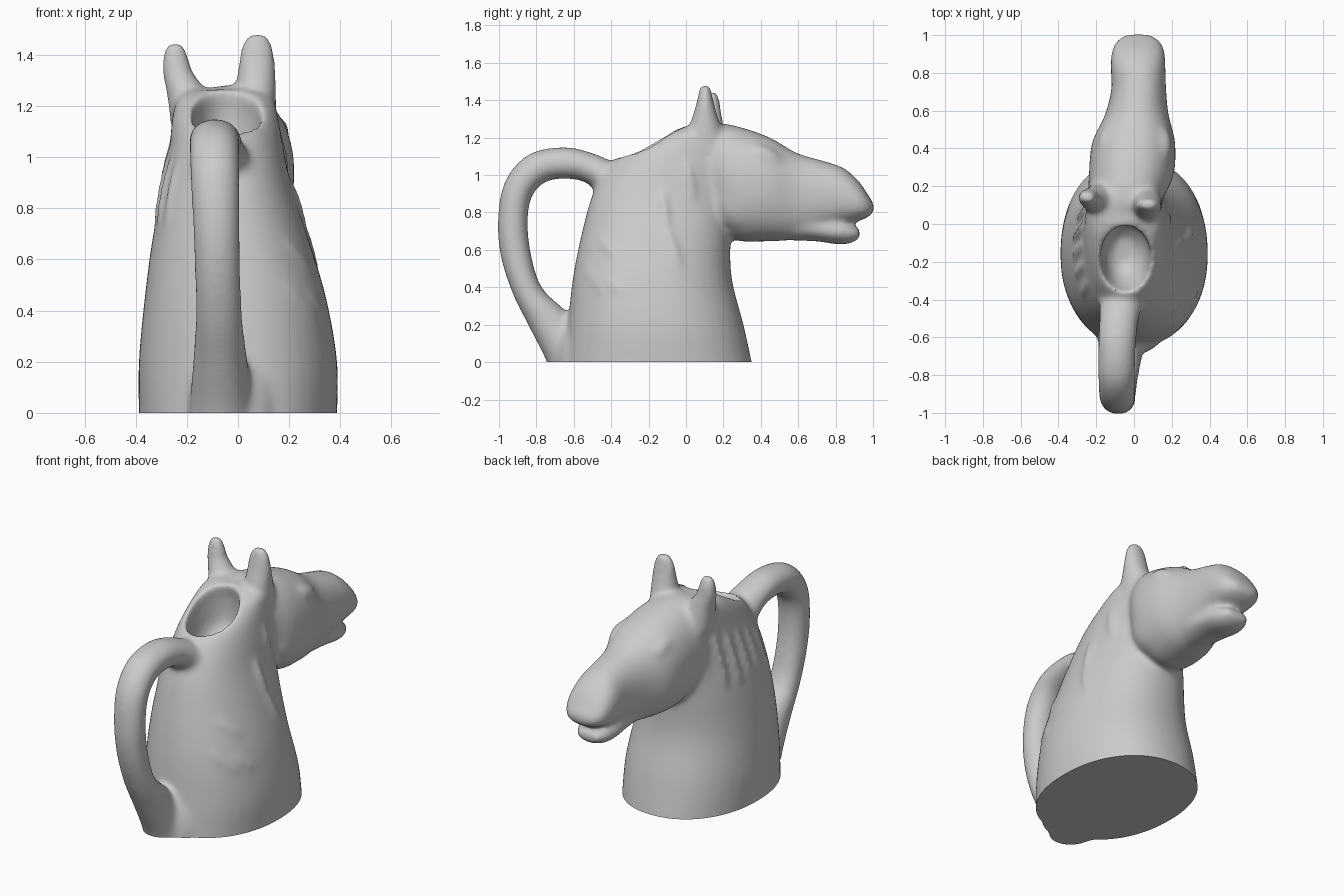
import bpy, bmesh
from math import sin, cos, pi
from mathutils import Vector, Matrix
from mathutils.bvhtree import BVHTree

cube = bpy.data.objects.get("Cube")
if cube:
    bpy.data.objects.remove(cube, do_unlink=True)

clay = bpy.data.materials.new("grey clay")
clay.use_nodes = True
clay.diffuse_color = (0.6, 0.6, 0.6, 1)
clay.node_tree.nodes["Principled BSDF"].inputs["Base Color"].default_value = (0.6, 0.6, 0.6, 1)


def make_object(name, bm):
    bmesh.ops.recalc_face_normals(bm, faces=bm.faces)
    mesh = bpy.data.meshes.new(name)
    bm.to_mesh(mesh)
    bm.free()
    obj = bpy.data.objects.new(name, mesh)
    bpy.context.collection.objects.link(obj)
    return obj


def spline(p, steps=6):
    """Smooth in-between rows through all the given rows."""
    rows = []
    for i in range(len(p) - 1):
        a, b, c, d = p[max(i - 1, 0)], p[i], p[i + 1], p[min(i + 2, len(p) - 1)]
        for s in range(steps):
            t = s / steps
            rows.append([w + t * (x - v) / 2 + t * t * (v - 2.5 * w + 2 * x - y / 2)
                         + t ** 3 * (1.5 * (w - x) + (y - v) / 2)
                         for v, w, x, y in zip(a, b, c, d)])
    return rows + [p[-1]]


def loft(name, sections, power=1.0, sides=40):
    """Skin over sections: (y, z) of one edge, (y, z) of the other, half width, centre x."""
    bm = bmesh.new()
    rings = []
    for y0, z0, y1, z1, hw, cx in spline(sections):
        ring = []
        for k in range(sides):
            a = 2 * pi * k / sides
            c, s = cos(a), sin(a)
            c = abs(c) ** power * (1 if c > 0 else -1)
            s = abs(s) ** power * (1 if s > 0 else -1)
            ring.append(bm.verts.new((cx + hw * c, (y0 + y1) / 2 + (y1 - y0) / 2 * s,
                                      (z0 + z1) / 2 + (z1 - z0) / 2 * s)))
        rings.append(ring)
    for r, q in zip(rings, rings[1:]):
        for k in range(sides):
            j = (k + 1) % sides
            bm.faces.new((r[k], r[j], q[j], q[k]))
    bm.faces.new(rings[0])
    bm.faces.new(rings[-1])
    return make_object(name, bm)


def blob(name, centre, size, tilt=0):
    """Ellipsoid, tilted about the x axis."""
    bm = bmesh.new()
    bmesh.ops.create_uvsphere(bm, u_segments=24, v_segments=16, radius=1)
    bm.transform(Matrix.Translation(centre) @ Matrix.Rotation(tilt, 4, 'X')
                 @ Matrix.Diagonal(Vector((*size, 1))))
    return make_object(name, bm)


# Neck: back edge, front edge
neck = loft("neck", [
    (-.66, -.1, .37, -.1, .385, 0), (-.65, 0, .352, 0, .388, 0), (-.632, .2, .308, .2, .388, 0),
    (-.605, .45, .245, .45, .355, -.01), (-.555, .7, .24, .68, .303, -.03),
    (-.49, .92, .26, .84, .25, -.04), (-.385, 1.08, .28, 1.0, .222, -.045),
    (-.25, 1.165, .25, 1.14, .208, -.05), (-.1, 1.235, .2, 1.23, .185, -.05),
    (0, 1.265, .17, 1.26, .13, -.06)], .92)
neck_surface = BVHTree.FromPolygons([v.co for v in neck.data.vertices],
                                    [p.vertices for p in neck.data.polygons])


def fold(name, side, start, end, width):
    """Low tapered ridge between two (y, z) points on one side of the neck."""
    a, b = (neck_surface.ray_cast(Vector((side, *p)), Vector((-side, 0, 0)))[0]
            for p in (start, end))
    turn = (b - a).to_track_quat('Z', 'Y').to_matrix().to_4x4()
    bm = bmesh.new()
    bmesh.ops.create_uvsphere(bm, u_segments=16, v_segments=12, radius=1)
    bm.transform(Matrix.Translation((a + b) / 2) @ turn
                 @ Matrix.Diagonal(Vector((width, width, (b - a).length / 2, 1))))
    return make_object(name, bm)


# Head: lower edge, upper edge
head = loft("head", [
    (.02, .95, -.02, 1.22, .15, -.06), (.13, .77, .1, 1.278, .19, -.05),
    (.26, .655, .25, 1.267, .224, -.015), (.42, .645, .44, 1.205, .22, -.002),
    (.57, .655, .59, 1.12, .168, .015), (.7, .69, .73, 1.078, .145, .025),
    (.8, .725, .84, 1.04, .145, .022), (.88, .745, .922, .97, .142, .022),
    (.955, .765, .97, .9, .12, .022), (1.006, .8, 1.006, .845, .065, .022)], .9)
cheeks = [blob("cheek", (s * .095 - .005, .33, .88), (.12, .2, .19)) for s in (1, -1)]
brows = [blob("brow", (s * .13 + .005, .42, 1.1), (.066, .11, .055), -.4) for s in (1, -1)]
nostrils = [blob("nostril", (s * .075 + .022, .87, .87), (.07, .085, .07)) for s in (1, -1)]
lower_jaw = loft("lower_jaw", [
    (.55, .65, .55, .85, .12, .02), (.7, .645, .7, .79, .12, .02),
    (.8, .63, .8, .775, .12, .02), (.87, .632, .87, .755, .105, .022),
    (.93, .66, .93, .715, .07, .022)])

# Handle: outer edge, inner edge
handle = loft("handle", [
    (-.72, -.1, -.45, -.1, .13, -.065), (-.745, 0, -.48, .05, .125, -.065),
    (-.835, .18, -.63, .26, .105, -.07), (-.925, .36, -.77, .4, .092, -.075),
    (-.99, .56, -.828, .58, .09, -.08), (-1.007, .76, -.845, .75, .093, -.085),
    (-.967, .97, -.825, .88, .097, -.09), (-.84, 1.112, -.755, .96, .099, -.092),
    (-.65, 1.15, -.64, .98, .101, -.09), (-.49, 1.115, -.52, .95, .105, -.08),
    (-.37, 1.06, -.43, .84, .12, -.06)])
handle_foot = blob("handle_foot", (.0, -.56, -.02), (.16, .13, .28))

# Ears
left_ear = loft("left_ear", [
    (0, 1.12, .22, 1.12, .09, .06), (.015, 1.25, .19, 1.25, .08, .07),
    (.045, 1.35, .16, 1.35, .074, .073), (.065, 1.43, .14, 1.43, .064, .075),
    (.075, 1.482, .13, 1.482, .035, .075)])
right_ear = loft("right_ear", [
    (.03, 1.1, .23, 1.1, .09, -.17), (.055, 1.25, .205, 1.25, .08, -.2),
    (.085, 1.33, .19, 1.33, .062, -.235), (.1, 1.4, .18, 1.4, .05, -.245),
    (.115, 1.447, .165, 1.447, .03, -.245)])

# Mane and skin folds
folds = [fold("neck_fold", 1, start, end, width) for start, end, width in (
    ((-.13, .92), (-.1, .7), .022), ((-.12, .75), (-.03, .5), .024),
    ((.0, 1.08), (.04, .86), .022), ((-.47, .67), (-.36, .55), .02),
    ((-.54, .5), (-.42, .36), .022), ((-.45, .47), (-.33, .36), .018))]
folds += [fold("mane_lock", -1, (-.3 + i * .1, .98 + i * .03), (-.38 + i * .1, .72), .02)
          for i in range(5)]

# Join and blend the parts
parts = [neck, head, lower_jaw, handle, handle_foot, left_ear, right_ear,
         *cheeks, *brows, *nostrils, *folds]
with bpy.context.temp_override(active_object=neck, object=neck,
                               selected_objects=parts, selected_editable_objects=parts):
    bpy.ops.object.join()
jug = neck
jug.name = "horse_head_jug"

# Cutters: pouring hollow, mouth slit, ground plane
hollow = loft("hollow_cutter", [
    (-.43, 1.27, -.06, 1.44, .135, -.045), (-.37, 1.12, -.01, 1.25, .135, -.045),
    (-.33, 1.03, .01, 1.13, .125, -.045), (-.27, .95, 0, 1.01, .1, -.05),
    (-.2, .91, -.07, .93, .05, -.05)])
mouth = blob("mouth_cutter", (.022, .88, .742), (.2, .12, .011), -.3)
bm = bmesh.new()
bmesh.ops.create_cube(bm, size=4, matrix=Matrix.Translation((0, 0, -2)))
ground = make_object("base_cutter", bm)


def remesh():
    jug.modifiers.new("blend", 'REMESH').voxel_size = .012


def cut(cutter):
    mod = jug.modifiers.new("cut", 'BOOLEAN')
    mod.operation, mod.object, mod.solver = 'DIFFERENCE', cutter, 'EXACT'
    cutter.hide_render = True


remesh()
cut(hollow)
cut(mouth)
remesh()
soften = jug.modifiers.new("soften", 'SMOOTH')
soften.factor, soften.iterations = .5, 26
cut(ground)

# Bake the result and drop the cutters
graph = bpy.context.evaluated_depsgraph_get()
mesh = bpy.data.meshes.new_from_object(jug.evaluated_get(graph))
jug.modifiers.clear()
jug.data = mesh
for cutter in (hollow, mouth, ground):
    bpy.data.objects.remove(cutter, do_unlink=True)
mesh.materials.clear()
mesh.materials.append(clay)
with bpy.context.temp_override(active_object=jug, object=jug,
                               selected_objects=[jug], selected_editable_objects=[jug]):
    bpy.ops.object.shade_smooth_by_angle(angle=.9)
